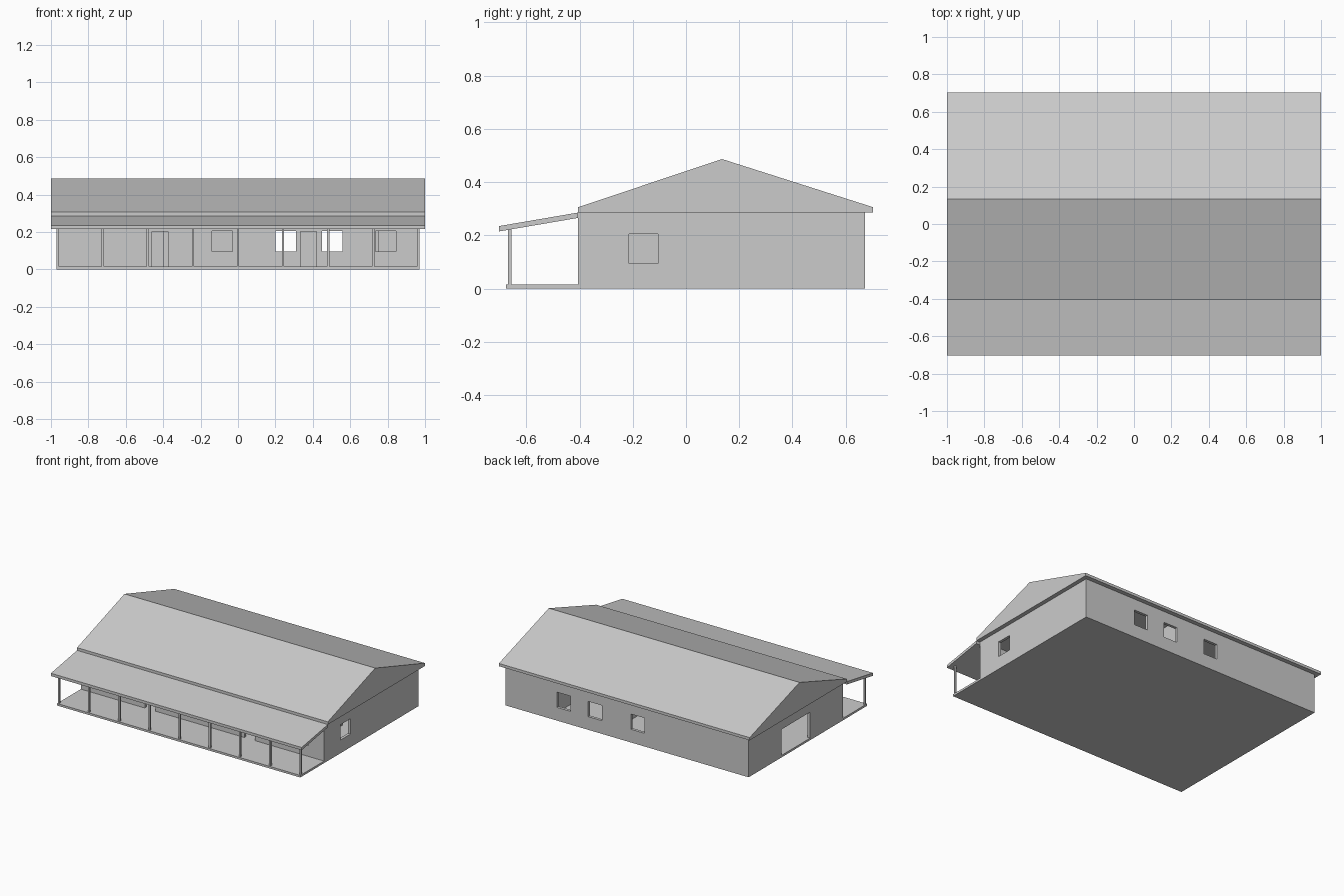
import bpy, bmesh

if "Cube" in bpy.data.objects:
    bpy.data.objects.remove(bpy.data.objects["Cube"])

grey = bpy.data.materials.new("plain grey")
grey.diffuse_color = (0.6, 0.6, 0.6, 1)
grey.use_nodes = True
grey.node_tree.nodes["Principled BSDF"].inputs["Base Color"].default_value = grey.diffuse_color


def finish(name, bm):
    bmesh.ops.recalc_face_normals(bm, faces=bm.faces)
    me = bpy.data.meshes.new(name)
    bm.to_mesh(me)
    bm.free()
    me.materials.append(grey)
    ob = bpy.data.objects.new(name, me)
    bpy.context.collection.objects.link(ob)
    return ob


def box(name, x0, x1, y0, y1, z0, z1):
    return extrude_x(name, [(y0, z0), (y1, z0), (y1, z1), (y0, z1)], x0, x1)


def extrude_x(name, profile, x0, x1):
    """Extrude a (y, z) profile along x."""
    bm = bmesh.new()
    face = bm.faces.new([bm.verts.new((x0, y, z)) for y, z in profile])
    ext = bmesh.ops.extrude_face_region(bm, geom=[face])
    bmesh.ops.translate(bm, vec=(x1 - x0, 0, 0),
                        verts=[g for g in ext["geom"] if isinstance(g, bmesh.types.BMVert)])
    return finish(name, bm)


def wall(name, along, u0, u1, v0, v1, openings):
    """Wall running along x or y, built as a grid of blocks that leaves the openings free."""
    us = sorted({u0, u1, *[u for o in openings for u in o[:2]]})
    zs = sorted({0.0, 0.286, *[z for o in openings for z in o[2:]]})

    def solid(i, j):
        if not (0 <= i < len(us) - 1 and 0 <= j < len(zs) - 1):
            return False
        u, z = (us[i] + us[i + 1]) / 2, (zs[j] + zs[j + 1]) / 2
        return not any(a < u < b and c < z < d for a, b, c, d in openings)

    bm = bmesh.new()

    def quad(*pts):
        bm.faces.new([bm.verts.new((u, v, z) if along == "x" else (v, u, z)) for u, v, z in pts])

    for i in range(len(us) - 1):
        for j in range(len(zs) - 1):
            if not solid(i, j):
                continue
            a, b, c, d = us[i], us[i + 1], zs[j], zs[j + 1]
            for v in (v0, v1):
                quad((a, v, c), (b, v, c), (b, v, d), (a, v, d))
            for u, n in ((a, i - 1), (b, i + 1)):
                if not solid(n, j):
                    quad((u, v0, c), (u, v1, c), (u, v1, d), (u, v0, d))
            for z, n in ((c, j - 1), (d, j + 1)):
                if not solid(i, n):
                    quad((a, v0, z), (b, v0, z), (b, v1, z), (a, v1, z))
    bmesh.ops.remove_doubles(bm, verts=bm.verts, dist=0.0001)
    bmesh.ops.dissolve_limit(bm, angle_limit=0.01, verts=bm.verts, edges=bm.edges)
    return finish(name, bm)


W, F, B, T = 0.97, -0.405, 0.672, 0.02     # half width, front, back, wall thickness
SILL, HEAD, FLOOR = 0.095, 0.205, 0.015


def window(u):
    return (u, u + 0.11, SILL, HEAD)


def door(u, width):
    return (u, u + width, FLOOR, HEAD - 0.003)


# Floor slab under house and porch
box("floor_slab", -W, W, -0.676, B, 0, FLOOR)

# Outer walls with open doors and windows
wall("front_wall", "x", -W, W, F, F + T,
     [door(-0.46, 0.085), window(-0.14), window(0.2), door(0.335, 0.085), window(0.45), window(0.735)])
wall("back_wall", "x", -W, W, B - T, B, [window(-0.14), window(0.2), window(0.45)])
wall("right_wall", "y", F + T, B - T, W - T, W, [window(-0.215)])
wall("left_wall", "y", F + T, B - T, -W, -W + T, [door(-0.03, 0.33)])

# Inner partitions
box("partition_middle", 0.15, 0.17, 0.1, B - T, FLOOR, 0.286)
box("partition_left", -0.4, 0.15, 0.1, 0.12, FLOOR, 0.286)
box("partition_right", 0.61, 0.63, 0.1, B - T, FLOOR, 0.286)
box("partition_right_return", 0.63, 0.75, 0.1, 0.12, FLOOR, 0.286)

# Main gable roof
extrude_x("gable_roof", [(F, 0.286), (0.703, 0.286), (0.703, 0.306), (0.135, 0.487), (F, 0.306)], -1, 1)

# Sloping porch roof
extrude_x("porch_roof", [(-0.703, 0.215), (F, 0.266), (F, 0.286), (-0.703, 0.235)], -1, 1)

# Porch posts
for i in range(9):
    x = -0.963 + i * 1.926 / 8
    box(f"porch_post_{i + 1}", x - 0.0065, x + 0.0065, -0.668, -0.656, FLOOR, 0.226)
